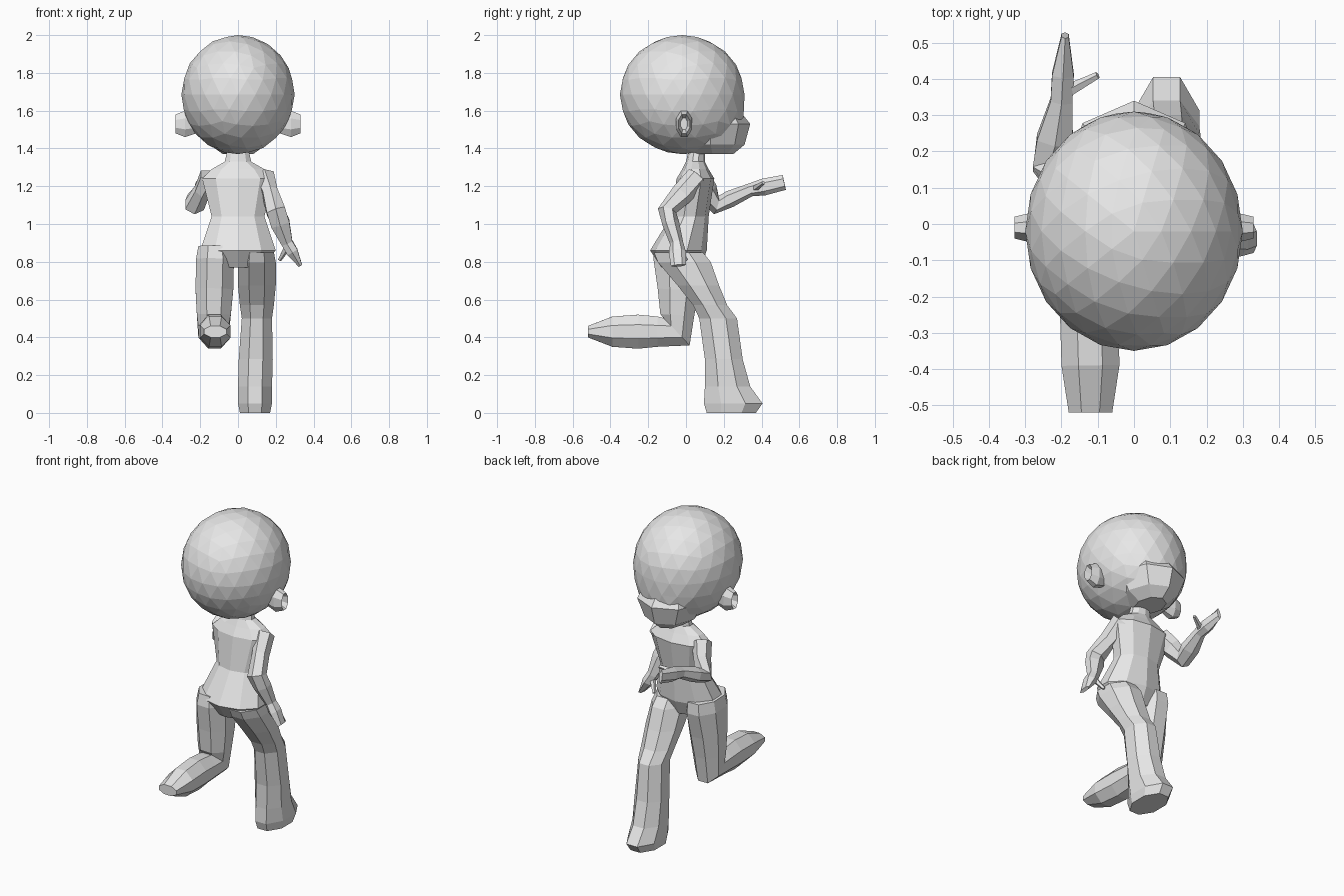
import bpy, bmesh, math
from mathutils import Vector

cube = bpy.data.objects.get("Cube")
if cube:
    bpy.data.objects.remove(cube, do_unlink=True)

# One plain grey for the whole figure
grey = (0.8, 0.8, 0.8, 1)
clay = bpy.data.materials.new("plain_grey")
clay.use_nodes = True
clay.diffuse_color = grey
clay.node_tree.nodes["Principled BSDF"].inputs["Base Color"].default_value = grey

ACROSS, AHEAD, UP = Vector((1, 0, 0)), Vector((0, 1, 0)), Vector((0, 0, 1))


def point(x, y, z):
    return Vector((x, y, z))


def finish(name, bm):
    bmesh.ops.recalc_face_normals(bm, faces=bm.faces)
    mesh = bpy.data.meshes.new(name)
    bm.to_mesh(mesh)
    bm.free()
    mesh.materials.append(clay)
    part = bpy.data.objects.new(name, mesh)
    bpy.context.collection.objects.link(part)


def loft(name, rings, sides=8, axis=None, reference=ACROSS, phase=0.5):
    """Skin rings (centre, half width, half depth), square to the path or to a fixed axis."""
    angles = [math.tau * (step + phase) / sides for step in range(sides)]
    cosine_limit = max(abs(math.cos(angle)) for angle in angles)
    sine_limit = max(abs(math.sin(angle)) for angle in angles)
    centres = [centre for centre, wide, deep in rings]
    bm = bmesh.new()
    loops = []
    for index, (centre, wide, deep) in enumerate(rings):
        before = centre - centres[max(index - 1, 0)]
        after = centres[min(index + 1, len(rings) - 1)] - centre
        along = axis or (before.normalized() + after.normalized()).normalized()
        u = (reference - along * reference.dot(along)).normalized()
        v = along.cross(u)
        loops.append([bm.verts.new(centre
                                   + u * wide * math.cos(angle) / cosine_limit
                                   + v * deep * math.sin(angle) / sine_limit)
                      for angle in angles])
    for lower, upper in zip(loops, loops[1:]):
        for index in range(sides):
            bm.faces.new((lower[index - 1], lower[index], upper[index], upper[index - 1]))
    bm.faces.new(loops[0])
    bm.faces.new(loops[-1])
    finish(name, bm)


def column(name, profile, sides, phase):
    """Upright part on the centre line, from (height, middle, half width, half depth)."""
    rings = [(point(0, middle, height), wide, deep) for height, middle, wide, deep in profile]
    loft(name, rings, sides, axis=UP, phase=phase)


def arm(side, shoulder, elbow, wrist, fingertip, thumb_tip):
    """Both arms share their thicknesses and differ only in pose."""
    loft(side + "_arm", [
        (shoulder, 0.05, 0.06),
        (shoulder.lerp(elbow, 0.5), 0.04, 0.06),
        (elbow, 0.05, 0.05),
        (elbow.lerp(wrist, 0.4), 0.05, 0.045),
        (wrist, 0.03, 0.035),
        (wrist.lerp(fingertip, 0.4), 0.03, 0.045),
        (fingertip, 0.01, 0.04)], sides=6)
    loft(side + "_thumb", [(wrist.lerp(fingertip, 0.1), 0.02, 0.02),
                           (thumb_tip, 0.01, 0.01)], sides=5, reference=AHEAD + UP)


def leg(side, hip, knee, lower_rings, axis=None):
    """Both legs share the thigh; the lower rings carry the shin and foot."""
    thigh = [(hip, 0.09, 0.13),
             (hip.lerp(knee, 0.15), 0.1, 0.14),
             (hip.lerp(knee, 0.5), 0.1, 0.11),
             (hip.lerp(knee, 0.8), 0.09, 0.09),
             (knee, 0.08, 0.1)]
    loft(side + "_leg", thigh + lower_rings, axis=axis)


# Head: faceted ball, fuller at the lower face
bm = bmesh.new()
bmesh.ops.create_icosphere(bm, subdivisions=3, radius=1)
for vert in bm.verts:
    x, y, z = vert.co
    jaw = 1 + z * z / 2 if y > 0 > z else 1
    vert.co = point(0.3 * x, 0.33 * y * jaw - 0.02, 0.315 * z + 1.685)
finish("head", bm)

# Muzzle with a pointed lip
column("muzzle", [(1.37, 0.14, 0.08, 0.11),
                  (1.42, 0.13, 0.15, 0.18),
                  (1.53, 0.13, 0.2, 0.21),
                  (1.58, 0.13, 0.18, 0.17)], sides=8, phase=0)

# Cupped ears: the last ring turns back in to hollow the cup
for side, sign in (("left", 1), ("right", -1)):
    cup = [(0.22, 0.05), (0.28, 0.07), (0.33, 0.05), (0.29, 0.03)]
    loft(side + "_ear", [(point(sign * out, -0.01, 1.53), size * 0.6, size)
                         for out, size in cup], axis=ACROSS, reference=AHEAD)

# Torso from the seat up through waist, shoulders and neck
column("torso", [(0.77, -0.03, 0.12, 0.1),
                 (0.86, -0.04, 0.2, 0.15),
                 (1.04, 0.02, 0.14, 0.1),
                 (1.24, 0.05, 0.19, 0.1),
                 (1.29, 0.05, 0.14, 0.07),
                 (1.33, 0.05, 0.07, 0.05),
                 (1.42, 0.06, 0.05, 0.04)], sides=10, phase=0.5)

# Left leg strides ahead, its foot flat on the ground
left_knee, left_ankle = point(0.1, 0.17, 0.5), point(0.09, 0.22, 0.14)
leg("left", point(0.1, -0.04, 0.85), left_knee, [
    (left_knee.lerp(left_ankle, 0.6), 0.09, 0.1),
    (left_ankle, 0.09, 0.12),
    (point(0.09, 0.25, 0.05), 0.09, 0.155),
    (point(0.09, 0.24, 0), 0.08, 0.13)], axis=UP)

# Right leg is bent at the knee, its shin trailing level behind
right_knee, right_ankle = point(-0.13, -0.05, 0.43), point(-0.12, -0.39, 0.43)
leg("right", point(-0.12, -0.03, 0.88), right_knee, [
    (right_knee.lerp(right_ankle, 0.3), 0.08, 0.08),
    (right_knee.lerp(right_ankle, 0.6), 0.08, 0.09),
    (right_ankle, 0.08, 0.08),
    (point(-0.12, -0.52, 0.43), 0.06, 0.03)])

# Left arm hangs back, right arm reaches ahead
arm("left", shoulder=point(0.14, 0.06, 1.25), elbow=point(0.2, -0.1, 1.07),
    wrist=point(0.26, -0.05, 0.9), fingertip=point(0.33, -0.04, 0.78),
    thumb_tip=point(0.22, 0, 0.81))
arm("right", shoulder=point(-0.15, 0.06, 1.25), elbow=point(-0.23, 0.16, 1.1),
    wrist=point(-0.2, 0.34, 1.18), fingertip=point(-0.19, 0.52, 1.22),
    thumb_tip=point(-0.1, 0.41, 1.22))
